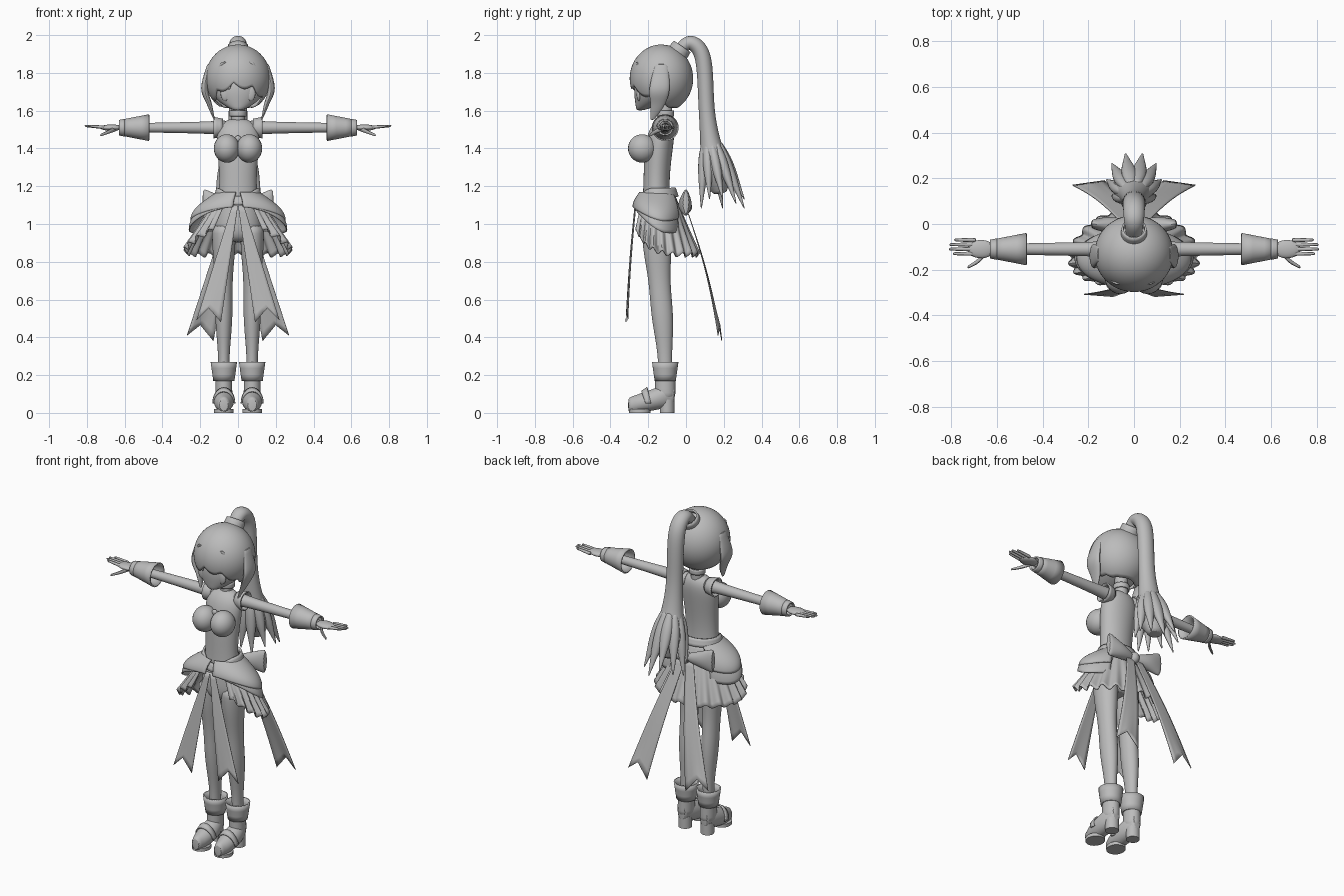
import bpy, bmesh
from math import sin, cos, pi, radians
from mathutils import Vector

cube = bpy.data.objects.get("Cube")
if cube:
    bpy.data.objects.remove(cube)

grey = bpy.data.materials.new("plain grey")
grey.use_nodes = True
shade = (.5, .5, .5, 1)
grey.diffuse_color = shade
grey.node_tree.nodes["Principled BSDF"].inputs["Base Color"].default_value = shade

X, Y, Z = Vector((1, 0, 0)), Vector((0, 1, 0)), Vector((0, 0, 1))
turn = 2 * pi
body_y, arm_z, leg_x = -.11, 1.51, .075
parts = []


def finish(name, bm, mirror=False, thick=0, smooth=0):
    """Turn a bmesh into a grey object with its modifiers."""
    bmesh.ops.remove_doubles(bm, verts=bm.verts, dist=.00001)
    bmesh.ops.recalc_face_normals(bm, faces=bm.faces)
    mesh = bpy.data.meshes.new(name)
    bm.to_mesh(mesh)
    bm.free()
    mesh.materials.append(grey)
    obj = bpy.data.objects.new(name, mesh)
    bpy.context.collection.objects.link(obj)
    if smooth:
        subdivision = obj.modifiers.new("Smooth", "SUBSURF")
        subdivision.levels = subdivision.render_levels = smooth
    if thick:
        solid = obj.modifiers.new("Thickness", "SOLIDIFY")
        solid.thickness, solid.offset = thick, 0
    if mirror:
        obj.modifiers.new("Mirror", "MIRROR")
    parts.append(obj)


def skin(bm, rows):
    for low, high in zip(rows, rows[1:]):
        for j in range(len(low) - 1):
            bm.faces.new((low[j], low[j + 1], high[j + 1], high[j]))


def tube(name, rings, side=X, across=None, mirror=False, sides=16, smooth=1):
    """Closed skin over oval rings (centre, side radius, cross radius)."""
    bm, rows = bmesh.new(), []
    for i, (centre, a, b) in enumerate(rings):
        tangent = rings[min(i + 1, len(rings) - 1)][0] - rings[max(i - 1, 0)][0]
        other = across or tangent.cross(side).normalized()
        ring = [bm.verts.new(centre + side * a * cos(k * turn / sides) + other * b * sin(k * turn / sides))
                for k in range(sides)]
        rows.append(ring + ring[:1])
    skin(bm, rows)
    bm.faces.new(rows[0][:-1])
    bm.faces.new(rows[-1][:-1])
    finish(name, bm, mirror, 0, smooth)


def rule_tube(name, rule, steps, **options):
    """Tube whose rule(s) gives x, y, z and two radii, s from 0 to 1."""
    rings = []
    for i in range(steps + 1):
        *centre, a, b = rule(i / steps)
        rings.append((Vector(centre), a, b))
    tube(name, rings, **options)


def limb(name, points, radii, flat=1, steps=4, **options):
    """Tube along a smooth path through the points."""
    knots = [Vector((*p, r)) for p, r in zip(points, radii)]
    knots = knots[:1] + knots + knots[-1:]
    path = []
    for a, b, c, d in zip(knots, knots[1:], knots[2:], knots[3:]):
        for k in range(steps):
            t = k / steps
            path.append(b + (c - a) * t / 2 + (a - 2.5 * b + 2 * c - d / 2) * t ** 2
                        + (3 * b - a - 3 * c + d) * t ** 3 / 2)
    path.append(knots[-1])
    tube(name, [(p.xyz, p.w, p.w * flat) for p in path], **options)


def surface(name, rule, across, down, mirror=False, thick=.006):
    """Sheet through rule(u, s), both from 0 to 1."""
    bm = bmesh.new()
    skin(bm, [[bm.verts.new(rule(i / across, j / down)) for i in range(across + 1)] for j in range(down + 1)])
    finish(name, bm, mirror, thick)


def cone(name, start, end, wide, narrow, mirror=False):
    """Open band between two points."""
    start, end = Vector(start), Vector(end)
    side = (end - start).orthogonal().normalized()
    other = side.cross(end - start).normalized()

    def rule(u, s):
        return start.lerp(end, s) + (side * cos(u * turn) + other * sin(u * turn)) * (wide + (narrow - wide) * s)
    surface(name, rule, 32, 3, mirror, .008)


def ball(name, centre, size, mirror=False):
    bm = bmesh.new()
    bmesh.ops.create_uvsphere(bm, u_segments=24, v_segments=16, radius=1)
    bmesh.ops.scale(bm, vec=size, verts=bm.verts)
    bmesh.ops.translate(bm, vec=centre, verts=bm.verts)
    finish(name, bm, mirror)


def on_arm(x):
    return x, body_y, arm_z


def on_leg(z):
    return leg_x, body_y, z


def on_middle(y, z):
    return 0, y, z


# Body
def torso(s):
    flare = (1 + cos(turn * s)) / 2
    close = (1 - .6 * s ** 20) * (1 - .4 * (1 - s) ** 20)
    y = -.165 + .05 * s ** 3 + .025 * (1 - s) ** 3
    return 0, y, .9 + .66 * s, close * (.1 + .035 * flare * (1 - s / 2)), close * (.07 + .03 * flare * (1 - s))


def leg(s):
    r = .064 - .034 * s + .003 * sin(2 * turn * s)
    return leg_x, -.155 + .045 * s * s * (3 - 2 * s), 1 - .8 * s, r, r * 1.25


rule_tube("torso", torso, 20, across=Y, sides=24)
rule_tube("leg", leg, 16, across=Y, mirror=True)
ball("breast", (.06, -.232, 1.4), (.068, .075, .075), True)
limb("neck", [on_middle(body_y, 1.5), on_middle(body_y, 1.7)], [.038, .037])
cone("choker", on_middle(body_y, 1.57), on_middle(body_y, 1.6), .042, .042)
ball("brooch", on_middle(-.225, 1.45), (.018, .012, .018))

# Arms and hands
arm_axes = dict(side=Y, across=Z, mirror=True)
limb("arm", [on_arm(.06), on_arm(.2), on_arm(.64)], [.042, .032, .023], **arm_axes)
cone("sleeve_cuff", on_arm(.47), on_arm(.62), .067, .038, True)
cone("cuff_band", on_arm(.6), on_arm(.63), .043, .037, True)
cone("shoulder_frill", on_arm(.08), on_arm(.13), .043, .053, True)
ball("palm", on_arm(.67), (.06, .04, .017), True)
for i, name in enumerate(("index_finger", "middle_finger", "ring_finger", "little_finger")):
    y = .02 * i - .13
    tip = .815 - .01 * (i - 1.4) ** 2
    limb(name, [(.69, y, arm_z), (tip, y, arm_z + .01)], [.011, .007], sides=8, **arm_axes)
limb("thumb", [on_arm(.64), (.68, -.16, 1.49), (.73, -.19, 1.47)], [.018, .012, .007], sides=8, **arm_axes)


# Boots
def foot(s):
    low, top = .04 * s * s, .08 + .09 * s
    width = .056 * max(.2, sin(pi * s)) ** .4
    return leg_x, .25 * s - .308, (low + top) / 2, width, (top - low) / 2


def strap(u, s):
    a = u * pi
    return leg_x + .057 * cos(a), .03 * s - .215 - .02 * sin(a), .05 + (.063 + .02 * s) * sin(a)


rule_tube("boot_foot", foot, 12, across=Z, mirror=True)
limb("boot_shaft", [on_leg(.24), on_leg(.07)], [.045, .046], 1.2, across=Y, mirror=True)
cone("boot_cuff", on_leg(.27), on_leg(.17), .066, .052, True)
surface("boot_strap", strap, 16, 2, True, .008)
for name, y, width, flat, top in (("boot_heel", -.1, .038, 1, .07), ("boot_sole", -.245, .052, 1.1, .02)):
    limb(name, [(leg_x, y, 0), (leg_x, y, top)], [width, width], flat, 1, across=Y, mirror=True, sides=20, smooth=0)


# Head and hair
def head(s):
    r = .15 * sin(pi * (.02 + .96 * s) ** .8)
    return 0, -.145 - .1 * (1 - s) ** 5, 1.6 + .32 * s, r, r * .8


def hair_cap(u, s):
    a = u * turn
    front = (1 + cos(a)) / 2
    t = s * radians(150 - 54 * front ** 2 + 11 * abs(sin(5 * a + .7)) * front)
    return .168 * sin(t) * sin(a), -.13 - .163 * sin(t) * cos(a), 1.77 + .175 * cos(t)


rule_tube("head", head, 16, across=Y, sides=24)
ball("eye", (.066, -.25, 1.69), (.026, .012, .04), True)
ball("nose", on_middle(-.262, 1.66), (.007, .008, .008))
surface("hair_cap", hair_cap, 96, 20, thick=.01)
limb("side_lock", [(.15, -.13, 1.85), (.177, -.14, 1.72), (.15, -.15, 1.63), (.125, -.18, 1.55)],
     [.012, .02, .014, .003], 2.8, across=Y, mirror=True, sides=12)
for x in (-.1, -.04, .03, .09):
    bend = 5 * x * x
    limb("fringe_lock", [(x * .7, -.26, 1.86), (x, bend - .283, 1.79), (x * 1.2, bend - .283, 1.71)],
         [.02, .026, .004], .4, across=Y, sides=10)
cone("hair_tie", on_middle(-.055, 1.89), on_middle(-.02, 1.94), .056, .05)
limb("ponytail", [on_middle(y, z) for y, z in ((-.05, 1.9), (.02, 1.96), (.09, 1.88), (.11, 1.6), (.13, 1.43),
                                             (.16, 1.28), (.18, 1.16))],
     [.035, .045, .05, .05, .065, .095, .04], .87, steps=5)
for i in range(10):
    c, s = cos(i * pi / 5), sin(i * pi / 5)
    curl = []
    for k in range(5):
        fan = .04 + .02 * k
        curl.append((fan * c, .135 + .015 * k + fan * s, 1.43 - (.075 + .006 * (i % 3)) * k))
    limb("tail_curl", curl, [.02, .035, .032, .018, .003], .8, sides=10)


# Skirt, all rings measured around the waist from the front
def around(a, wide, deep, z):
    return wide * sin(a), -.15 - deep * cos(a), z


def underskirt(u, s):
    a = radians(28 + 304 * u)
    ripple = cos(22 * a)
    hem = .835 + .02 * (1 + cos(a)) ** 3 + .012 * ripple
    wave = 1 + .035 * s * s * ripple
    return around(a, (.11 + .17 * s) * wave, (.09 + s * (.08 - .045 * cos(a))) * wave, 1.15 + (hem - 1.15) * s)


def side_panel(hem, reach):
    def rule(u, s):
        a, puff = radians(6 + 142 * u), sin(s * pi / 2)
        front = (1 + cos(a)) / 2
        low = hem + (1.09 - hem) * front ** 2 + .05 * (1 - front) ** 4
        return around(a, .108 + reach * puff, .093 + .035 * puff, 1.165 + (low - 1.165) * s)
    return rule


def belt(u, s):
    a = u * turn
    dip = .045 * max(0, cos(a)) ** 3
    return around(a, .108 + .014 * s, .09 + .016 * s, 1.19 - .045 * s - dip)


surface("ruffled_underskirt", underskirt, 180, 14)
surface("lower_side_panel", side_panel(.925, .15), 30, 12, True)
surface("upper_side_panel", side_panel(.995, .138), 30, 12, True, .012)
surface("belt", belt, 48, 3, thick=.012)


# Ribbon tails and back bow
def ribbon(inner, outer, inner_tip, outer_tip, bulge):
    a, b, c, d = map(Vector, (inner, outer, inner_tip, outer_tip))

    def rule(u, s):
        p = a.lerp(b, u).lerp(c.lerp(d, u), s)
        notch = s ** 4 * (1 - abs(2 * u - 1))
        return p + Y * bulge * sin(pi * s) + Z * .07 * notch
    return rule


def bow_loop(s):
    return .19 * s, -.01 + .01 * s, 1.09 + .025 * s, .018 + .018 * sin(pi * s), .02 + .057 * s


front_tail = ribbon((0, -.27, 1.1), (.03, -.265, 1.1), (.09, -.318, .48), (.22, -.308, .49), -.005)
back_tail = ribbon((0, 0, 1.09), (.05, 0, 1.09), (.13, .19, .38), (.27, .17, .41), .018)
surface("front_ribbon", front_tail, 6, 16, True, .004)
surface("back_ribbon", back_tail, 6, 16, True, .004)
rule_tube("bow_loop", bow_loop, 8, **arm_axes)
ball("bow_knot", on_middle(0, 1.09), (.03, .032, .035))

# Smooth shading with sharp edges kept
bpy.ops.object.select_all(action="DESELECT")
for obj in parts:
    obj.select_set(True)
bpy.context.view_layer.objects.active = parts[0]
bpy.ops.object.shade_smooth_by_angle(angle=radians(45))
